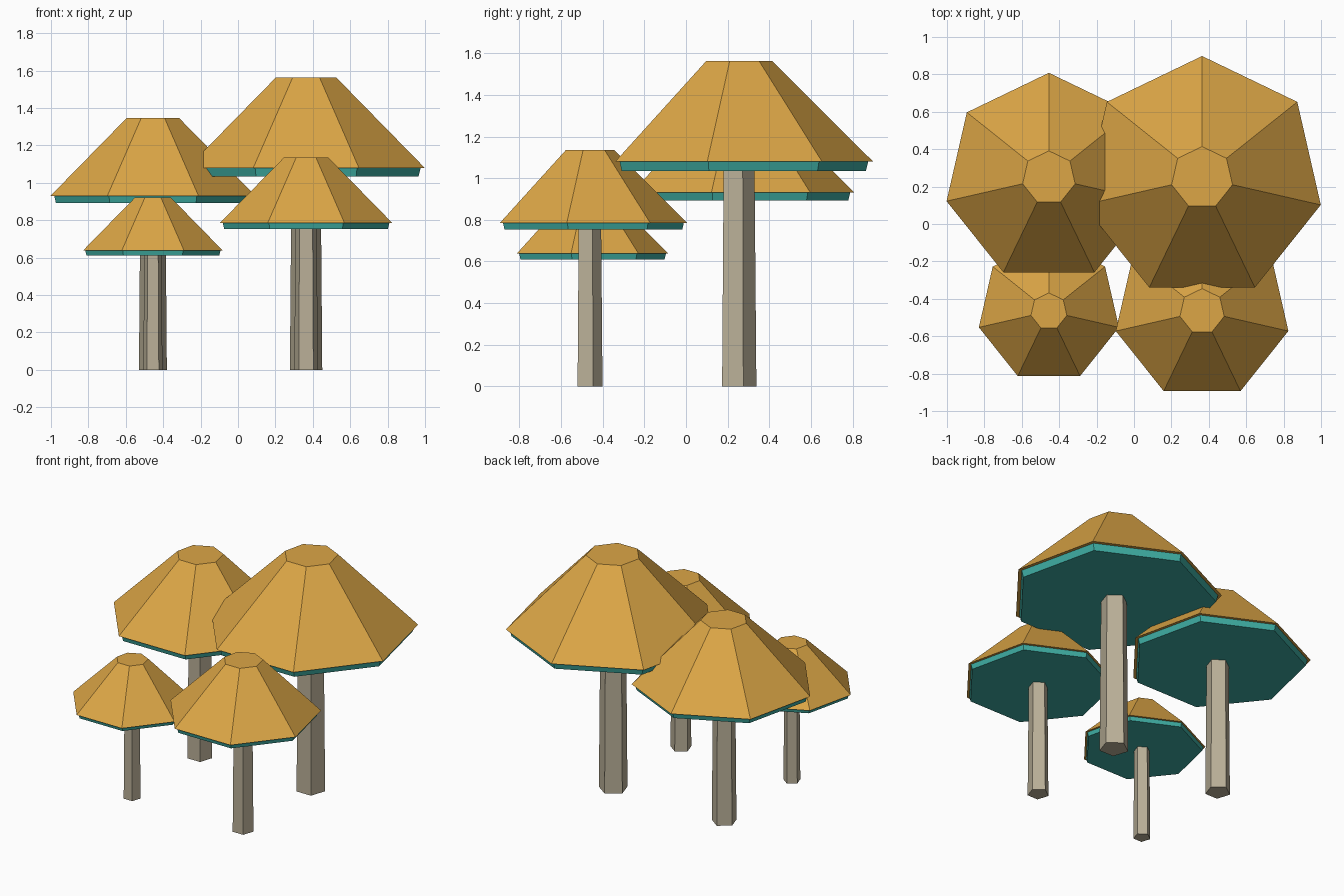
import bpy
import bmesh
from mathutils import Matrix

cube = bpy.data.objects.get("Cube")
if cube:
    bpy.data.objects.remove(cube, do_unlink=True)


def make_material(name, rgb):
    mat = bpy.data.materials.new(name)
    mat.use_nodes = True
    colour = (*rgb, 1.0)
    mat.diffuse_color = colour
    mat.node_tree.nodes["Principled BSDF"].inputs["Base Color"].default_value = colour
    return mat


ochre = make_material("ochre cap", (0.716, 0.381, 0.061))
teal = make_material("teal gills", (0.048, 0.413, 0.361))
bark = make_material("pale stem", (0.491, 0.434, 0.314))


def frustum(name, sides, r_low, r_high, z_low, z_high, mat, place, scale):
    """Flat-shaded tapered prism with one corner pointing to the back."""
    bm = bmesh.new()
    bmesh.ops.create_cone(
        bm, cap_ends=True, segments=sides, radius1=r_low, radius2=r_high,
        depth=z_high - z_low,
        matrix=Matrix.Translation((0, 0, (z_low + z_high) / 2)))
    bmesh.ops.scale(bm, vec=(scale,) * 3, verts=bm.verts)
    mesh = bpy.data.meshes.new(name)
    bm.to_mesh(mesh)
    bm.free()
    mesh.materials.append(mat)
    obj = bpy.data.objects.new(name, mesh)
    obj.location = (*place, 0)
    bpy.context.collection.objects.link(obj)
    return obj


def mushroom(label, place, scale):
    # Five-sided stem, seven-sided gill plate and cap
    frustum(label + "_stem", 5, 0.091, 0.082, 0, 1.05, bark, place, scale)
    frustum(label + "_gills", 7, 0.617, 0.628, 1.035, 1.08, teal, place, scale)
    frustum(label + "_cap", 7, 0.651, 0.167, 1.08, 1.562, ochre, place, scale)


# Four sizes of the same mushroom
mushroom("back_left", (0.364, 0.247), 1.0)
mushroom("back_right", (-0.455, 0.247), 0.862)
mushroom("front_left", (0.364, -0.467), 0.727)
mushroom("front_right", (-0.455, -0.467), 0.59)
